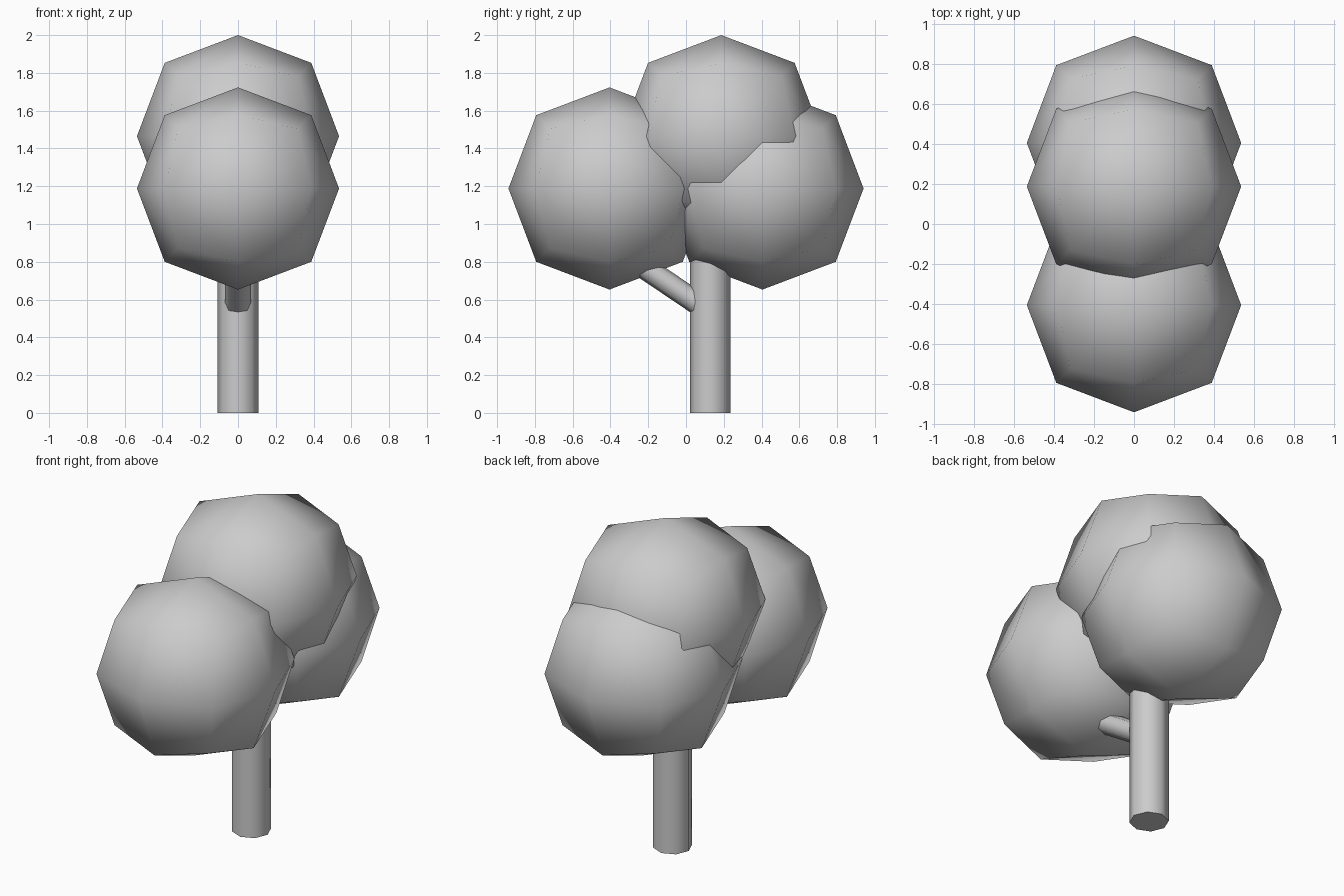
import bpy, bmesh
from mathutils import Vector, Matrix

if "Cube" in bpy.data.objects:
    bpy.data.objects.remove(bpy.data.objects["Cube"])

# distance of a vertex along each axis, by how many axes it lies off centre
REACH = {1: 0.535, 2: 0.388, 3: 0.317}


def finish(name, bm, smooth_angle):
    bmesh.ops.recalc_face_normals(bm, faces=bm.faces)
    mesh = bpy.data.meshes.new(name)
    bm.to_mesh(mesh)
    bm.free()
    ob = bpy.data.objects.new(name, mesh)
    bpy.context.collection.objects.link(ob)
    bpy.ops.object.select_all(action='DESELECT')
    ob.select_set(True)
    bpy.context.view_layer.objects.active = ob
    bpy.ops.object.shade_smooth_by_angle(angle=smooth_angle)
    return ob


def foliage(name, centre):
    """Cube split once and rounded into a low-poly ball."""
    bm = bmesh.new()
    bmesh.ops.create_cube(bm, size=2)
    bmesh.ops.subdivide_edges(bm, edges=bm.edges[:], cuts=1, use_grid_fill=True)
    for v in bm.verts:
        signs = [round(c) for c in v.co]
        v.co = Vector(signs) * REACH[sum(map(abs, signs))] + Vector(centre)
    return finish(name, bm, 0.9)


def limb(name, start, end, rx, ry):
    """Eight-sided cylinder between two points."""
    start, end = Vector(start), Vector(end)
    axis = end - start
    bm = bmesh.new()
    bmesh.ops.create_cone(bm, cap_ends=True, segments=8, radius1=1, radius2=1, depth=1)
    turn = Vector((0, 0, 1)).rotation_difference(axis).to_matrix().to_4x4()
    scale = Matrix.Diagonal((rx, ry, axis.length, 1))
    bm.transform(Matrix.Translation((start + end) / 2) @ turn @ scale)
    return finish(name, bm, 0.9)


# Trunk and side branch
limb("trunk", (0, 0.128, 0), (0, 0.128, 1.2), 0.108, 0.108)
limb("branch", (0, 0.128, 0.535), (0, -0.40, 0.891), 0.070, 0.061)

# Three balls of leaves
foliage("foliage_front", (0, -0.405, 1.188))
foliage("foliage_back", (0, 0.405, 1.188))
foliage("foliage_top", (0, 0.187, 1.465))
